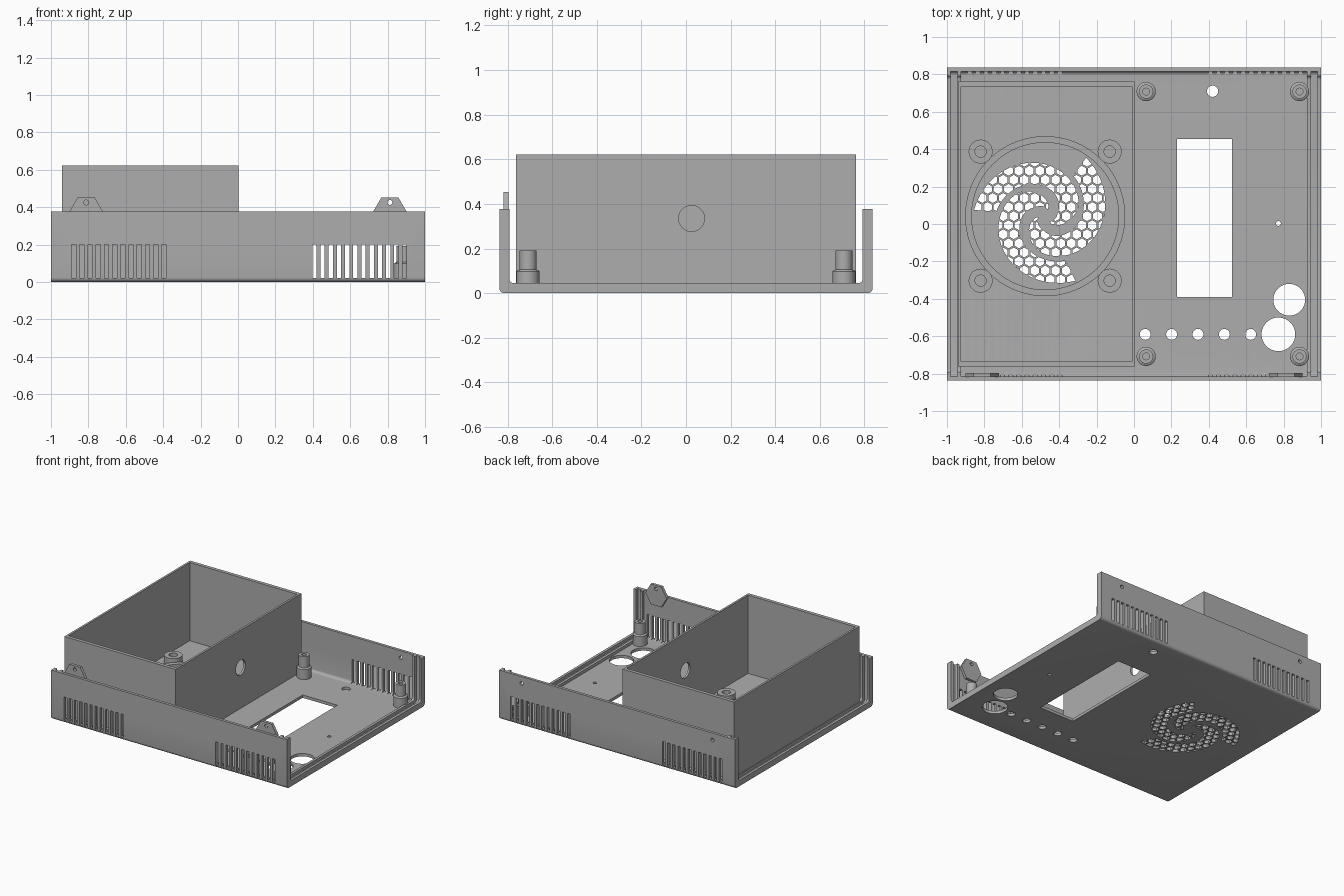
import bpy, bmesh
from math import pi, sin, cos, radians, sqrt

if "Cube" in bpy.data.objects:
    bpy.data.objects.remove(bpy.data.objects["Cube"], do_unlink=True)

grey = bpy.data.materials.new("grey_plastic")
grey.use_nodes = True
grey.diffuse_color = (0.42, 0.42, 0.42, 1)
grey.node_tree.nodes["Principled BSDF"].inputs["Base Color"].default_value = (0.42, 0.42, 0.42, 1)

HALF_Y, TOP, WALL, RAIL = 0.837, 0.378, 0.022, 0.045
FAN_X, FAN_Y = -0.475, 0.042


def finish(name, bm):
    bmesh.ops.recalc_face_normals(bm, faces=bm.faces)
    mesh = bpy.data.meshes.new(name)
    bm.to_mesh(mesh)
    bm.free()
    mesh.materials.append(grey)
    ob = bpy.data.objects.new(name, mesh)
    bpy.context.scene.collection.objects.link(ob)
    return ob


def prism(name, loops, a, b, axis="Z"):
    """Extrude each 2D loop from a to b along an axis, as one object."""
    place = {"Z": lambda u, v, w: (u, v, w),
             "X": lambda u, v, w: (w, u, v),
             "Y": lambda u, v, w: (u, w, v)}[axis]
    bm = bmesh.new()
    for loop in loops:
        low = [bm.verts.new(place(u, v, a)) for u, v in loop]
        high = [bm.verts.new(place(u, v, b)) for u, v in loop]
        bm.faces.new(low)
        bm.faces.new(high)
        for i in range(len(loop)):
            j = (i + 1) % len(loop)
            bm.faces.new((low[i], low[j], high[j], high[i]))
    return finish(name, bm)


def lathe(name, profile, x, y, n=40):
    """Revolve a closed (radius, z) profile about a vertical axis."""
    bm = bmesh.new()
    rings = [[bm.verts.new((x + r * cos(2 * pi * k / n), y + r * sin(2 * pi * k / n), z))
              for r, z in profile] for k in range(n)]
    m = len(profile)
    for k in range(n):
        p, q = rings[k], rings[(k + 1) % n]
        for i in range(m):
            j = (i + 1) % m
            bm.faces.new((p[i], q[i], q[j], p[j]))
    return finish(name, bm)


def circle(x, y, r, n=40, turn=0.0):
    return [(x + r * cos(turn + 2 * pi * k / n), y + r * sin(turn + 2 * pi * k / n)) for k in range(n)]


def rect(x0, x1, y0, y1):
    return [(x0, y0), (x1, y0), (x1, y1), (x0, y1)]


def combine(ob, cutter, operation="DIFFERENCE"):
    """Apply a boolean and discard the cutter."""
    mod = ob.modifiers.new("cut", "BOOLEAN")
    mod.operation, mod.solver, mod.object = operation, "EXACT", cutter
    bpy.context.view_layer.update()
    graph = bpy.context.evaluated_depsgraph_get()
    mesh = bpy.data.meshes.new_from_object(ob.evaluated_get(graph))
    ob.modifiers.clear()
    ob.data = mesh
    bpy.data.objects.remove(cutter, do_unlink=True)


def half_outline(inset, r):
    """Left-to-right open U outline with rounded bottom corners."""
    y, pts = HALF_Y - inset, []
    for k in range(6):
        t = pi / 2 * k / 5
        pts.append((-y + r - r * cos(t), inset + r - r * sin(t)))
    right = [(-u, v) for u, v in reversed(pts)]
    return [(-y, TOP)] + pts + right + [(y, TOP)]


def u_section(name, outer, inner, x0, x1):
    loop = half_outline(outer, 0.024) + half_outline(inner, 0.02)[::-1]
    return prism(name, [loop], x0, x1, "X")


# Tray shell: floor plus front and back walls
shell = u_section("tray_shell", 0, WALL, -1, 1)

# Floor openings
holes = [rect(0.23, 0.525, -0.39, 0.455), circle(0.42, 0.71, 0.03), circle(0.772, 0.003, 0.013),
         circle(0.83, -0.405, 0.085), circle(0.772, -0.59, 0.09)]
holes += [circle(0.06 + 0.141 * i, -0.59, 0.029) for i in range(5)]
combine(shell, prism("floor_cutter", holes, -0.1, 0.1))

# Vent slots through both walls, and screw holes in the back wall
slots = []
for start in (-0.89, 0.397):
    for i in range(12):
        x = start + 0.0438 * i
        slots.append(rect(x, x + 0.023, 0.022, 0.2))
combine(shell, prism("vent_cutter", slots, -1, 1, "Y"))
screws = [circle(s * 0.81, 0.325, 0.014, 24) for s in (-1, 1)]
combine(shell, prism("screw_cutter", screws, 0.7, 0.9, "Y"))


# Fan grille: honeycomb cells limited to three spiral arms
def spiral_arm(turn):
    inner, outer = [], []
    for deg in range(-50, 176, 5):
        r = 0.107 + 0.00123 * deg
        w = 0.059 * min(1, (deg + 60) / 80)
        t = radians(deg + turn)
        for side, rad in ((inner, max(r - w, 0.008)), (outer, r + w)):
            side.append((FAN_X + rad * cos(t), FAN_Y + rad * sin(t)))
    return inner + outer[::-1]


pitch = 0.056
cells = []
for row in range(-8, 9):
    for col in range(-8, 9):
        u, v = pitch * (col + 0.5 * (row % 2)), pitch * sqrt(3) / 2 * row
        if u * u + v * v < 0.4 ** 2:
            cells.append(circle(FAN_X + u, FAN_Y + v, 0.0265, 6, pi / 6))
grille = prism("grille_cutter", cells, -0.1, 0.1)
combine(grille, prism("spiral_cutter", [spiral_arm(a) for a in (0, 120, 240)], -0.08, 0.08), "INTERSECT")
combine(shell, grille)

# Panel rails: two ribs at each open end, leaving a groove between
for side, s in (("left", 1), ("right", -1)):
    u_section(side + "_end_flange", WALL - 0.003, RAIL, s * 0.98, s * 1.0)
    u_section(side + "_inner_rail", WALL - 0.003, RAIL, s * 0.925, s * 0.945)

# Open box with a cable hole in its inner wall
box = prism("fan_box", [rect(-0.94, 0.004, -0.762, 0.762)], 0.02, 0.622)
combine(box, prism("box_cutter", [rect(-0.924, -0.012, -0.735, 0.735)], -0.1, 0.8))
combine(box, prism("cable_cutter", [circle(0.025, 0.335, 0.058)], -0.1, 0.1, "X"))

# Fan rim and its four mounting bosses
lathe("fan_rim", [(0.393, 0.02), (0.428, 0.02), (0.428, 0.045), (0.393, 0.045)], FAN_X, FAN_Y, 80)
for sx in (-1, 1):
    for sy in (-1, 1):
        lathe("fan_boss", [(0.03, 0.02), (0.064, 0.02), (0.064, 0.075), (0.03, 0.075)],
              FAN_X + sx * 0.345, FAN_Y + sy * 0.345)

# Circuit board posts with stepped bases
post = [(0.018, 0.02), (0.051, 0.02), (0.051, 0.098), (0.046, 0.103),
        (0.038, 0.106), (0.038, 0.192), (0.018, 0.192)]
for x in (0.065, 0.885):
    for y in (-0.708, 0.708):
        lathe("board_post", post, x, y)

# Screw tabs behind the front wall
for side, s in (("left", 1), ("right", -1)):
    tab = prism(side + "_screw_tab", [circle(s * 0.812, TOP - 0.003, 0.09, 6)], -0.818, -0.796, "Y")
    combine(tab, prism("tab_cutter", [circle(s * 0.812, 0.425, 0.013, 24)], -0.9, -0.7, "Y"))

# Smooth the round surfaces, keep the edges crisp
bpy.ops.object.select_all(action="DESELECT")
for ob in bpy.context.scene.objects:
    if ob.type == "MESH":
        ob.select_set(True)
        bpy.context.view_layer.objects.active = ob
bpy.ops.object.shade_smooth_by_angle(angle=radians(30))
